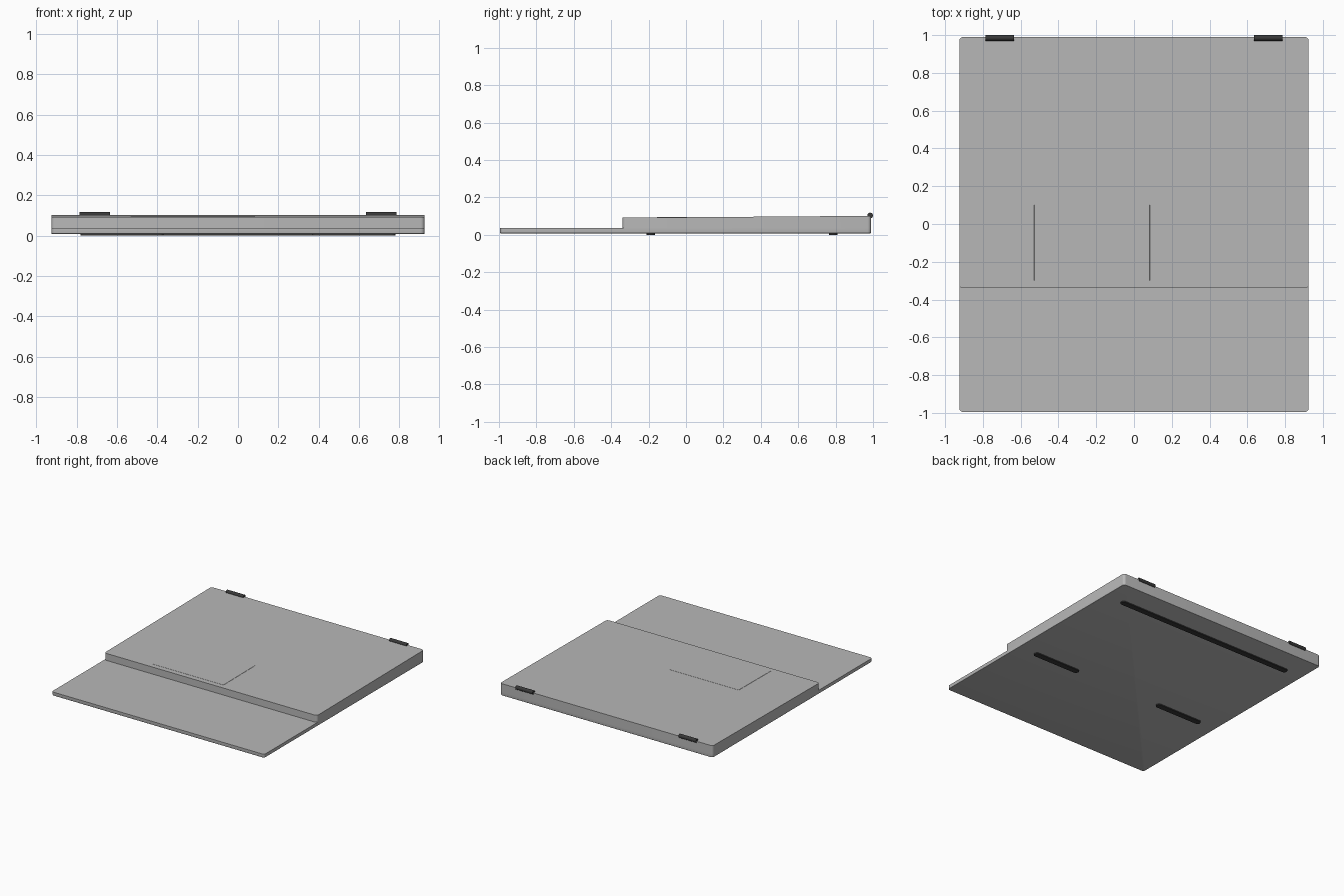
import bpy, bmesh, math
from mathutils import Matrix

cube = bpy.data.objects.get("Cube")
if cube:
    bpy.data.objects.remove(cube, do_unlink=True)


def material(name, rgb):
    m = bpy.data.materials.new(name)
    m.use_nodes = True
    m.diffuse_color = (*rgb, 1)
    m.node_tree.nodes["Principled BSDF"].inputs["Base Color"].default_value = (*rgb, 1)
    return m


GREY = material("silver grey", (0.48, 0.48, 0.48))
BLACK = material("rubber black", (0.04, 0.04, 0.04))


def finish(name, bm, mat):
    mesh = bpy.data.meshes.new(name)
    bm.to_mesh(mesh)
    bm.free()
    ob = bpy.data.objects.new(name, mesh)
    bpy.context.collection.objects.link(ob)
    mesh.materials.append(mat)
    bpy.ops.object.select_all(action="DESELECT")
    ob.select_set(True)
    bpy.context.view_layer.objects.active = ob
    bpy.ops.object.shade_smooth_by_angle(angle=math.radians(35))
    return ob


def slab(name, x, y, z, mat, radius, back_top=None, soft=0, segments=6):
    """Box with rounded corners; back_top raises the rear edge, soft rounds the underside."""
    bm = bmesh.new()
    bmesh.ops.create_cube(bm, size=1)
    for v in bm.verts:
        back = v.co.y > 0
        top = v.co.z > 0
        v.co.x = x[v.co.x > 0]
        v.co.y = y[back]
        v.co.z = back_top if (back_top and back and top) else z[top]
    upright = [e for e in bm.edges
               if abs(e.verts[0].co.z - e.verts[1].co.z) > 0.5 * (z[1] - z[0])]
    bmesh.ops.bevel(bm, geom=upright, offset=radius, segments=segments,
                    profile=0.5, affect="EDGES")
    if soft:
        rim = [e for e in bm.edges if all(abs(v.co.z - z[0]) < 1e-5 for v in e.verts)]
        bmesh.ops.bevel(bm, geom=rim, offset=soft, segments=3,
                        profile=0.5, affect="EDGES")
    return finish(name, bm, mat)


def rod(name, x, y, z, radius):
    bm = bmesh.new()
    bmesh.ops.create_cone(bm, cap_ends=True, segments=24, radius1=radius,
                          radius2=radius, depth=x[1] - x[0])
    place = Matrix.Translation((sum(x) / 2, y, z)) @ Matrix.Rotation(math.pi / 2, 4, "Y")
    bmesh.ops.transform(bm, matrix=place, verts=bm.verts)
    return finish(name, bm, BLACK)


# Thin base and the wedge-shaped upper body standing on it
WIDTH = (-0.925, 0.925)
slab("base_plate", WIDTH, (-0.995, 0.99), (0.008, 0.036), GREY, 0.02, soft=0.004)
slab("upper_body", WIDTH, (-0.34, 0.99), (0.036, 0.091), GREY, 0.02, back_top=0.101)

# Slightly raised flat pad on the upper surface
slab("touch_pad", (-0.53, 0.085), (-0.3, 0.1), (0.088, 0.0925), GREY, 0.002,
     back_top=0.0955, segments=1)

# Long rear foot
slab("rear_foot", (-0.78, 0.78), (0.765, 0.81), (0, 0.012), BLACK, 0.022)

# Mirrored hinges and front feet
for side, span, foot in (("left", (0.635, 0.785), (0.37, 0.78)),
                         ("right", (-0.785, -0.635), (-0.78, -0.37))):
    rod(side + "_hinge", span, 0.985, 0.103, 0.015)
    slab(side + "_front_foot", foot, (-0.21, -0.165), (0, 0.012), BLACK, 0.022)
